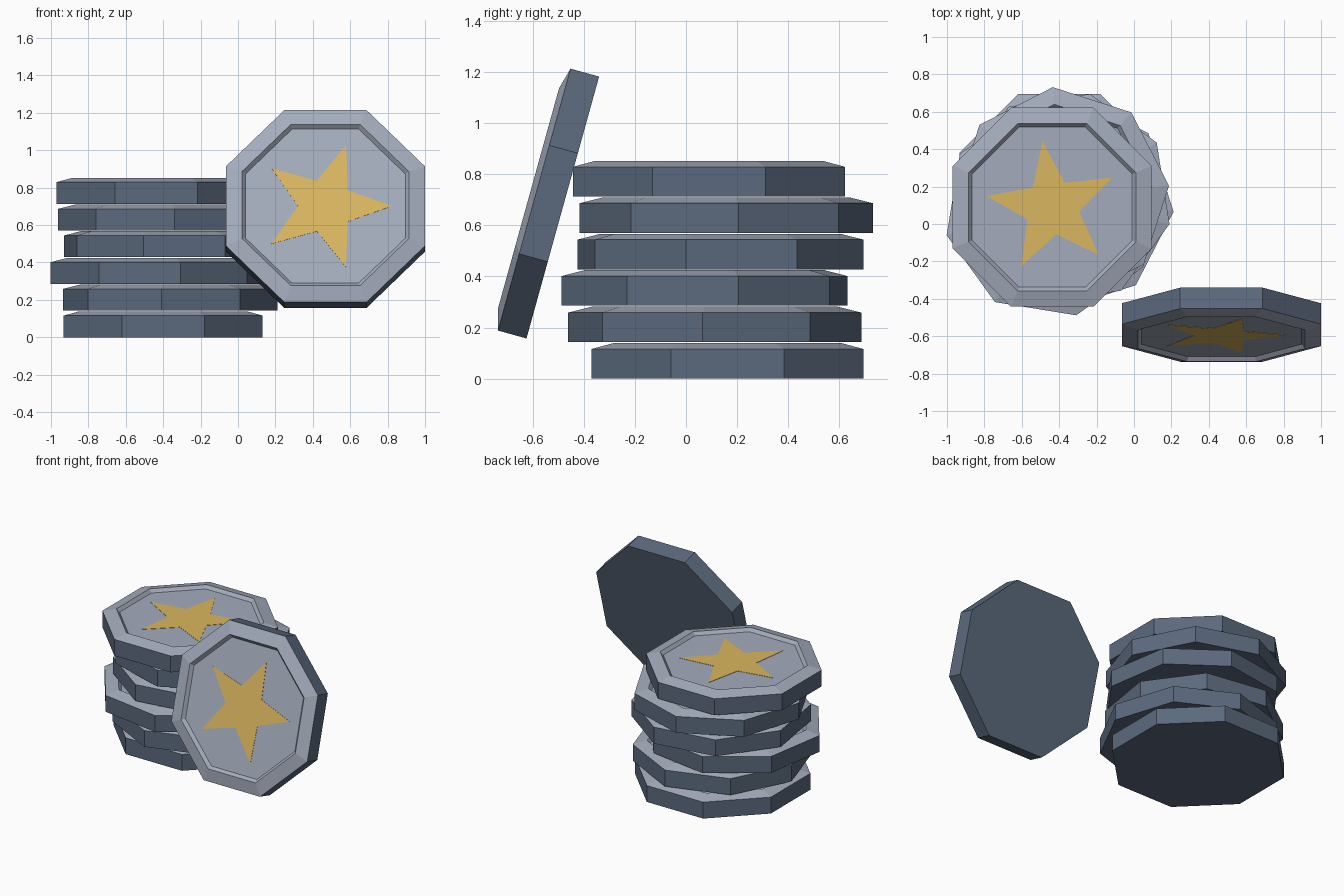
import bpy, bmesh, math
from mathutils import Matrix

if "Cube" in bpy.data.objects:
    bpy.data.objects.remove(bpy.data.objects["Cube"])

SIDES = 8
R = 0.576                      # outer corner radius
APO = math.cos(math.pi / SIDES)


def material(name, rgb):
    m = bpy.data.materials.new(name)
    m.diffuse_color = (*rgb, 1.0)
    m.use_nodes = True
    m.node_tree.nodes["Principled BSDF"].inputs["Base Color"].default_value = m.diffuse_color
    return m


SLATE = material("slate_edge", (0.105, 0.142, 0.205))
SILVER = material("silver_face", (0.370, 0.410, 0.500))
GOLD = material("gold_star", (0.700, 0.470, 0.115))

# coin profile: (corner radius, height), from underside to recessed floor
PROFILE = [(R, 0.0), (R, 0.116), (0.447 / APO, 0.139), (0.428 / APO, 0.117)]


def add_object(name, bm, mats, matrix):
    bmesh.ops.recalc_face_normals(bm, faces=bm.faces)
    mesh = bpy.data.meshes.new(name)
    bm.to_mesh(mesh)
    bm.free()
    for m in mats:
        mesh.materials.append(m)
    ob = bpy.data.objects.new(name, mesh)
    ob.matrix_world = matrix
    bpy.context.collection.objects.link(ob)
    return ob


def ring(bm, radii, z, start):
    """Closed ring of points whose radii repeat in turn."""
    n = len(radii)
    return [bm.verts.new((r * math.cos(start + 2 * math.pi * i / n),
                          r * math.sin(start + 2 * math.pi * i / n), z))
            for i, r in enumerate(radii)]


def bridge(bm, a, b, mat):
    n = len(a)
    for i in range(n):
        j = (i + 1) % n
        bm.faces.new((a[i], a[j], b[j], b[i])).material_index = mat


def coin(name, matrix, turn, star_turn):
    # body: slate underside and wall, silver rim, recess and floor
    bm = bmesh.new()
    start = math.radians(turn)
    rings = [ring(bm, [r] * SIDES, z, start) for r, z in PROFILE]
    bm.faces.new(rings[0][::-1])
    for k in range(len(rings) - 1):
        bridge(bm, rings[k], rings[k + 1], 0 if k == 0 else 1)
    bm.faces.new(rings[-1]).material_index = 1
    add_object(name, bm, [SLATE, SILVER], matrix)

    # thin five-pointed star plate on the floor
    bm = bmesh.new()
    radii = [0.356, 0.147] * 5
    low = ring(bm, radii, 0.1165, math.radians(star_turn))
    high = ring(bm, radii, 0.119, math.radians(star_turn))
    bridge(bm, low, high, 0)
    bm.faces.new(low[::-1])
    bm.faces.new(high)
    add_object(name + "_star", bm, [GOLD], matrix)


# stacked coins, bottom to top: x, y, octagon turn, star turn
STACK = [
    (-0.400, 0.1625, 22.5, 0.0),
    (-0.3625, 0.1125, 40.3, 18.0),
    (-0.441, 0.0725, 13.3, 36.0),
    (-0.370, 0.135, 31.4, 9.0),
    (-0.387, 0.1575, 4.7, 50.0),
    (-0.4375, 0.090, 22.5, 26.4),
]
for i, (x, y, turn, star_turn) in enumerate(STACK):
    coin(f"stacked_coin_{i + 1}", Matrix.Translation((x, y, 0.1427 * i)),
         turn, star_turn)

# coin leaning in front of the stack
lean = (Matrix.Translation((0.4675, -0.4825, 0.67))
        @ Matrix.Rotation(math.radians(74.5), 4, 'X'))
coin("leaning_coin", lean, 22.5, 0.0)
